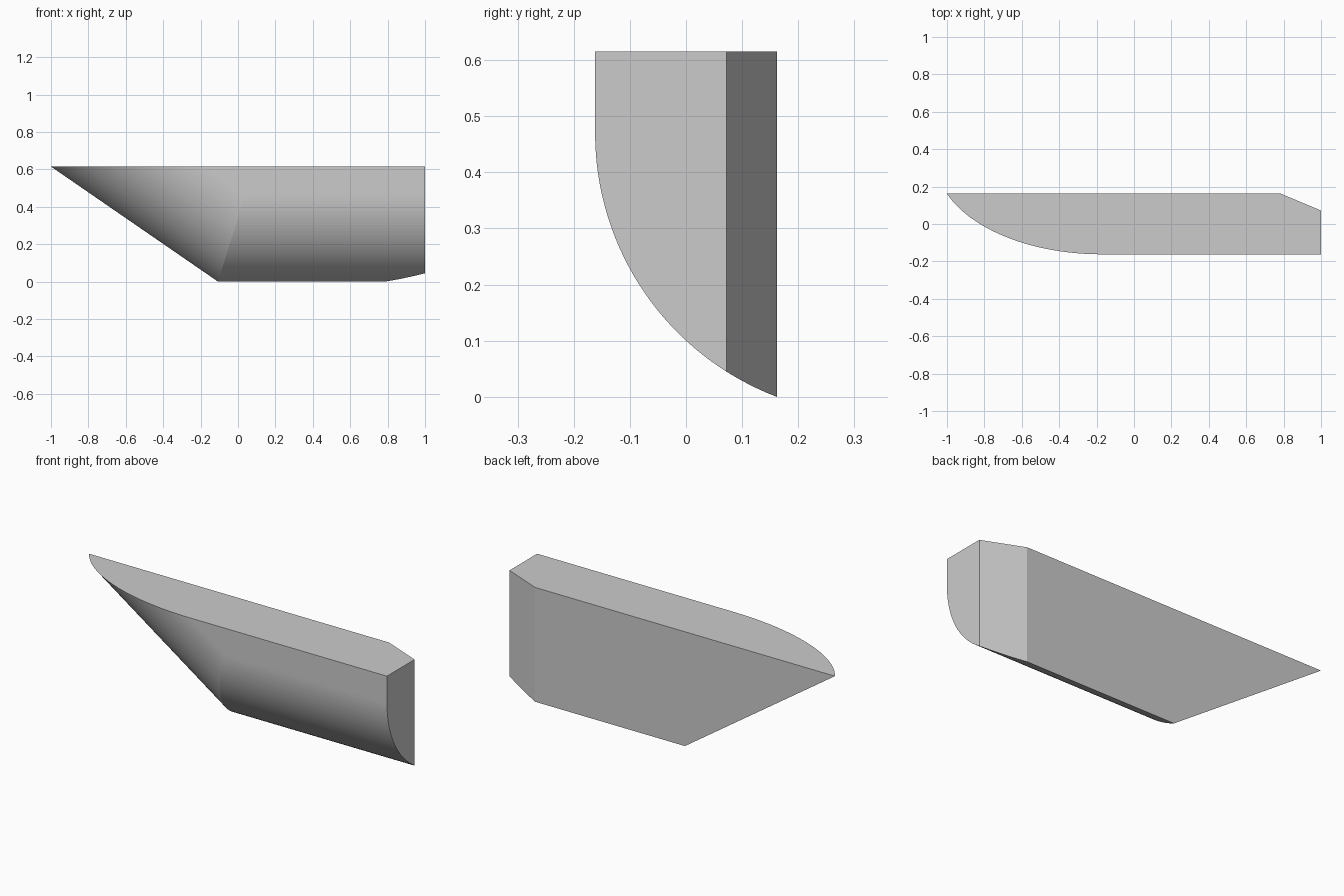
import bpy, bmesh, math
from mathutils import Vector

cube = bpy.data.objects.get("Cube")
if cube:
    bpy.data.objects.remove(cube, do_unlink=True)

TOP, BACK, STERN = 0.615, 0.162, 1.0
KNEE = -0.107                       # where the keel meets the raked bow
RADIUS, CENTRE_Z, STEPS = 0.503, 0.47, 32
RAKE = (1 + KNEE) / TOP             # run of the bow per unit of height
MITRE = math.tan(math.atan2(1, RAKE) / 2)

# Half-hull section: keel, round bilge, straight side
sweep = math.asin(CENTRE_Z / RADIUS)
section = []
for i in range(STEPS + 1):
    a = sweep * (1 - i / STEPS)
    section.append((-BACK + RADIUS * (1 - math.cos(a)), CENTRE_Z - RADIUS * math.sin(a)))
section[0] = (BACK, 0.0)
section.append((-BACK, TOP))

# Section swept from the deck down the bow, round the mitre and aft
bm = bmesh.new()
bow, mitre, stern = [], [], []
for y, z in section:
    x = KNEE + MITRE * z
    mitre.append(bm.verts.new((x, y, z)))
    stern.append(bm.verts.new((STERN, y, z)))
    bow.append(mitre[-1] if z == TOP else bm.verts.new((x - RAKE * (TOP - z), y, TOP)))
stern_top = bm.verts.new((STERN, BACK, TOP))

for i in range(len(section) - 1):
    bm.faces.new((mitre[i], mitre[i + 1], stern[i + 1], stern[i]))
    bm.faces.new(dict.fromkeys((bow[i], bow[i + 1], mitre[i + 1], mitre[i])))

# Deck, flat back and flat stern
bm.faces.new(bow + [stern[-1], stern_top])
bm.faces.new((bow[0], mitre[0], stern[0], stern_top))
bm.faces.new(stern + [stern_top])

# Angled cut at the back corner of the stern
cut = bmesh.ops.bisect_plane(
    bm, geom=bm.verts[:] + bm.edges[:] + bm.faces[:], dist=1e-5,
    plane_co=Vector((STERN, 0.072, 0)), plane_no=Vector((0.09, 0.215, 0)),
    clear_outer=True)
edges = [e for e in bm.edges if e.is_boundary]
bmesh.ops.holes_fill(bm, edges=edges, sides=0)
bmesh.ops.recalc_face_normals(bm, faces=bm.faces[:])

mesh = bpy.data.meshes.new("half_hull")
bm.to_mesh(mesh)
bm.free()
hull = bpy.data.objects.new("half_hull", mesh)
bpy.context.collection.objects.link(hull)

# Plain grey
grey = bpy.data.materials.new("plain_grey")
grey.use_nodes = True
colour = (0.6, 0.6, 0.6, 1)
grey.diffuse_color = colour
grey.node_tree.nodes["Principled BSDF"].inputs["Base Color"].default_value = colour
mesh.materials.append(grey)
